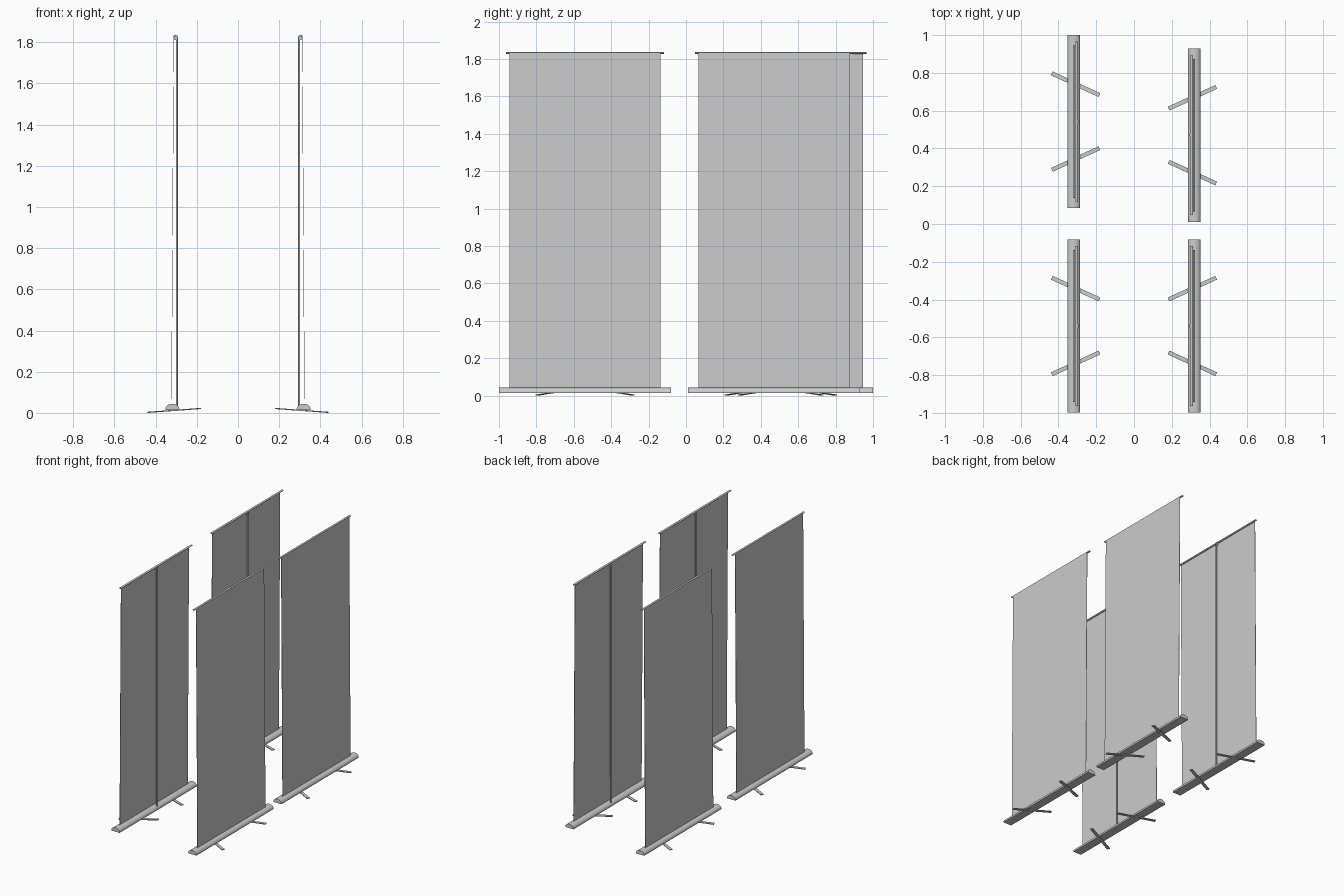
import bpy, bmesh, math
from mathutils import Matrix, Vector

if "Cube" in bpy.data.objects:
    bpy.data.objects.remove(bpy.data.objects["Cube"])

# stand placements: x side (+1 right, -1 left), y centre, label
STANDS = [(1, -0.54, "right_front"), (1, 0.47, "right_back"),
          (-1, -0.54, "left_front"), (-1, 0.542, "left_back")]
BASE_X, BASE_LEN = 0.319, 0.917


def make(name, bm, frame, smooth=False):
    bmesh.ops.recalc_face_normals(bm, faces=bm.faces)
    me = bpy.data.meshes.new(name)
    bm.to_mesh(me)
    bm.free()
    ob = bpy.data.objects.new(name, me)
    bpy.context.collection.objects.link(ob)
    ob.matrix_world = frame
    if smooth:
        bpy.ops.object.select_all(action='DESELECT')
        ob.select_set(True)
        bpy.context.view_layer.objects.active = ob
        bpy.ops.object.shade_smooth_by_angle(angle=math.radians(35))
    return ob


def extruded(profile, length):
    """Extrude an x/z outline along y, centred on y = 0."""
    bm = bmesh.new()
    face = bm.faces.new([bm.verts.new((x, -length / 2, z)) for x, z in profile])
    out = bmesh.ops.extrude_face_region(bm, geom=[face])
    verts = [g for g in out["geom"] if isinstance(g, bmesh.types.BMVert)]
    bmesh.ops.translate(bm, verts=verts, vec=(0, length, 0))
    return bm


def box(size, matrix):
    bm = bmesh.new()
    bmesh.ops.create_cube(bm, size=1, matrix=matrix @ Matrix.Diagonal((*size, 1)))
    return bm


def oval(cx, cz, rx, rz, n):
    return [(cx + rx * math.cos(2 * math.pi * i / n),
             cz + rz * math.sin(2 * math.pi * i / n)) for i in range(n)]


for side, cy, label in STANDS:
    # local +x points outward, so left stands are turned half way round
    frame = Matrix.Translation((side * BASE_X, cy, 0))
    if side < 0:
        frame = frame @ Matrix.Rotation(math.pi, 4, 'Z')

    # domed cassette base with a flat underside
    dome = [(0.034 * math.cos(math.pi * i / 14), 0.019 + 0.025 * math.sin(math.pi * i / 14))
            for i in range(15)]
    dome += [(-0.034, 0.014), (0.034, 0.014)]
    make("base_" + label, extruded(dome, BASE_LEN), frame, True)

    # banner sheet, leaning slightly inward toward its top
    sheet = [(0.003, 0.035), (0.005, 0.035), (-0.006, 1.834), (-0.008, 1.834)]
    make("banner_" + label, extruded(sheet, 0.807), frame)

    # top rail
    make("top_rail_" + label, extruded(oval(-0.014, 1.832, 0.008, 0.005, 12), 0.846), frame, True)

    # support pole and its clip under the rail
    bm = bmesh.new()
    bmesh.ops.create_cone(bm, cap_ends=True, segments=12, radius1=0.005, radius2=0.005,
                          depth=1.8, matrix=Matrix.Translation((-0.022, 0, 0.925)))
    make("pole_" + label, bm, frame, True)
    make("pole_clip_" + label,
         box((0.014, 0.014, 0.022), Matrix.Translation((-0.018, 0, 1.823))), frame)

    # splayed flat feet, low on the outer end
    for k in (1, -1):
        m = (Matrix.Translation((-0.01, k * 0.198, 0.012))
             @ Matrix.Rotation(k * math.radians(24.5), 4, 'Z')
             @ Matrix.Rotation(0.066, 4, 'Y'))
        make("foot_%s_%s" % (label, "a" if k > 0 else "b"), box((0.277, 0.022, 0.005), m), frame)
